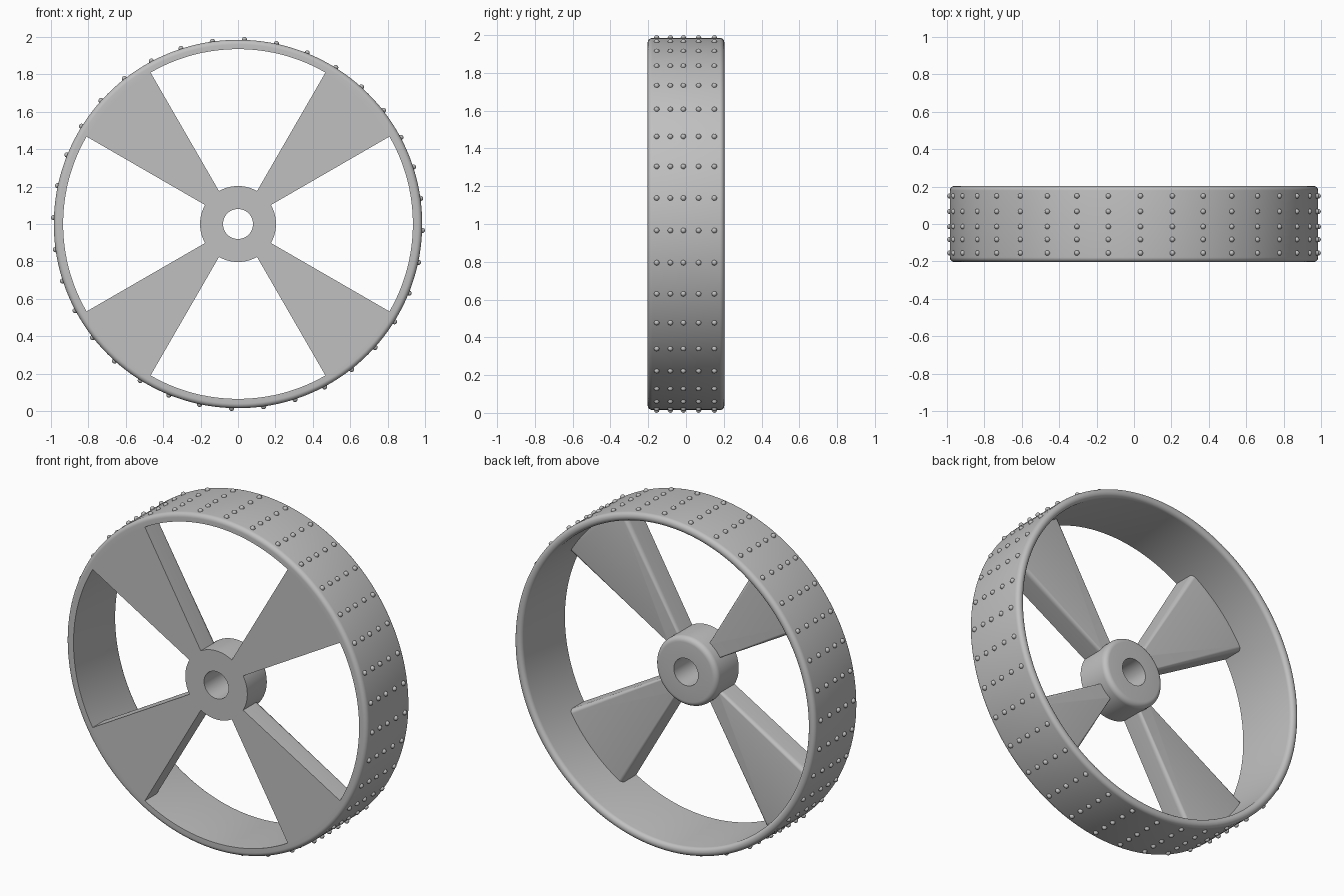
import bpy, bmesh
from math import sin, cos, pi, radians
from mathutils import Matrix, Vector

cube = bpy.data.objects.get("Cube")
if cube:
    bpy.data.objects.remove(cube)

SEGMENTS = 144
RIM_R, RIM_INNER = 0.985, 0.935
HUB_R, HOLE_R = 0.203, 0.08
FRONT, BACK = -0.203, 0.203
HUB_BACK, SPOKE_BACK = 0.0, -0.07

grey = bpy.data.materials.new("plain grey")
grey.use_nodes = True
grey.diffuse_color = (0.53, 0.53, 0.53, 1)
grey.node_tree.nodes["Principled BSDF"].inputs["Base Color"].default_value = grey.diffuse_color


def polar(r, y, angle):
    """Point on the wheel, whose axle runs along y."""
    return Vector((r * cos(angle), y, 1 + r * sin(angle)))


def finish(name, bm):
    bmesh.ops.recalc_face_normals(bm, faces=bm.faces)
    mesh = bpy.data.meshes.new(name)
    bm.to_mesh(mesh)
    bm.free()
    mesh.materials.append(grey)
    mesh.shade_smooth()
    mesh.set_sharp_from_angle(angle=radians(35))
    obj = bpy.data.objects.new(name, mesh)
    bpy.context.collection.objects.link(obj)
    return obj


def rounded(corners, steps=6):
    """Right-angled outline of (radius, y, fillet) corners to rounded points."""
    points = []
    for i, (r, y, fillet) in enumerate(corners):
        c = Vector((r, y))
        if not fillet:
            points.append(c)
            continue
        u = (Vector(corners[i - 1][:2]) - c).normalized()
        v = (Vector(corners[(i + 1) % len(corners)][:2]) - c).normalized()
        for k in range(steps + 1):
            t = k / steps * pi / 2
            points.append(c + fillet * (u * (1 - sin(t)) + v * (1 - cos(t))))
    return points


def lathe(name, corners):
    bm = bmesh.new()
    profile = rounded(corners)
    rings = [[bm.verts.new(polar(p.x, p.y, 2 * pi * s / SEGMENTS)) for p in profile]
             for s in range(SEGMENTS)]
    for s, ring in enumerate(rings):
        following = rings[(s + 1) % SEGMENTS]
        for i in range(len(profile)):
            bm.faces.new((ring[i - 1], ring[i], following[i], following[i - 1]))
    return finish(name, bm)


def spoke(name, middle):
    """Flaring wedge, flush with the front, rounded along its back edges."""
    bm = bmesh.new()
    steps = SEGMENTS // 12
    angles = [middle + 2 * pi * (k - steps / 2) / SEGMENTS for k in range(steps + 1)]
    outline = [(RIM_INNER, a) for a in angles] + [(HUB_R, a) for a in reversed(angles)]
    front = [bm.verts.new(polar(r, FRONT, a)) for r, a in outline]
    back = [bm.verts.new(polar(r, SPOKE_BACK, a)) for r, a in outline]
    bm.faces.new(front)
    bm.faces.new(back)
    for i in range(len(outline)):
        bm.faces.new((front[i - 1], front[i], back[i], back[i - 1]))
    sides = [bm.edges.get((back[-1], back[0])),
             bm.edges.get((back[steps], back[steps + 1]))]
    bmesh.ops.bevel(bm, geom=sides, offset=0.025, segments=6, profile=0.5, affect='EDGES')
    return finish(name, bm)


# Rim and hub
lathe("rim", [(RIM_INNER, FRONT, 0), (RIM_R, FRONT, 0.025),
              (RIM_R, BACK, 0.024), (RIM_INNER, BACK, 0.024)])
lathe("hub", [(HOLE_R, FRONT, 0), (HUB_R, FRONT, 0),
              (HUB_R, HUB_BACK, 0.03), (HOLE_R, HUB_BACK, 0)])

# Four spokes on the diagonals
for i, place in enumerate(("upper_left", "upper_right", "lower_right", "lower_left")):
    spoke(place + "_spoke", pi / 4 + i * pi / 2)

# Tread studs: rows across the rim, every ten degrees
bm = bmesh.new()
for k in range(36):
    for y in (-0.155, -0.083, -0.014, 0.067, 0.15):
        bmesh.ops.create_uvsphere(
            bm, u_segments=12, v_segments=8, radius=0.014,
            matrix=Matrix.Translation(polar(0.986, y, radians(88 + 10 * k))))
finish("tread_studs", bm)
